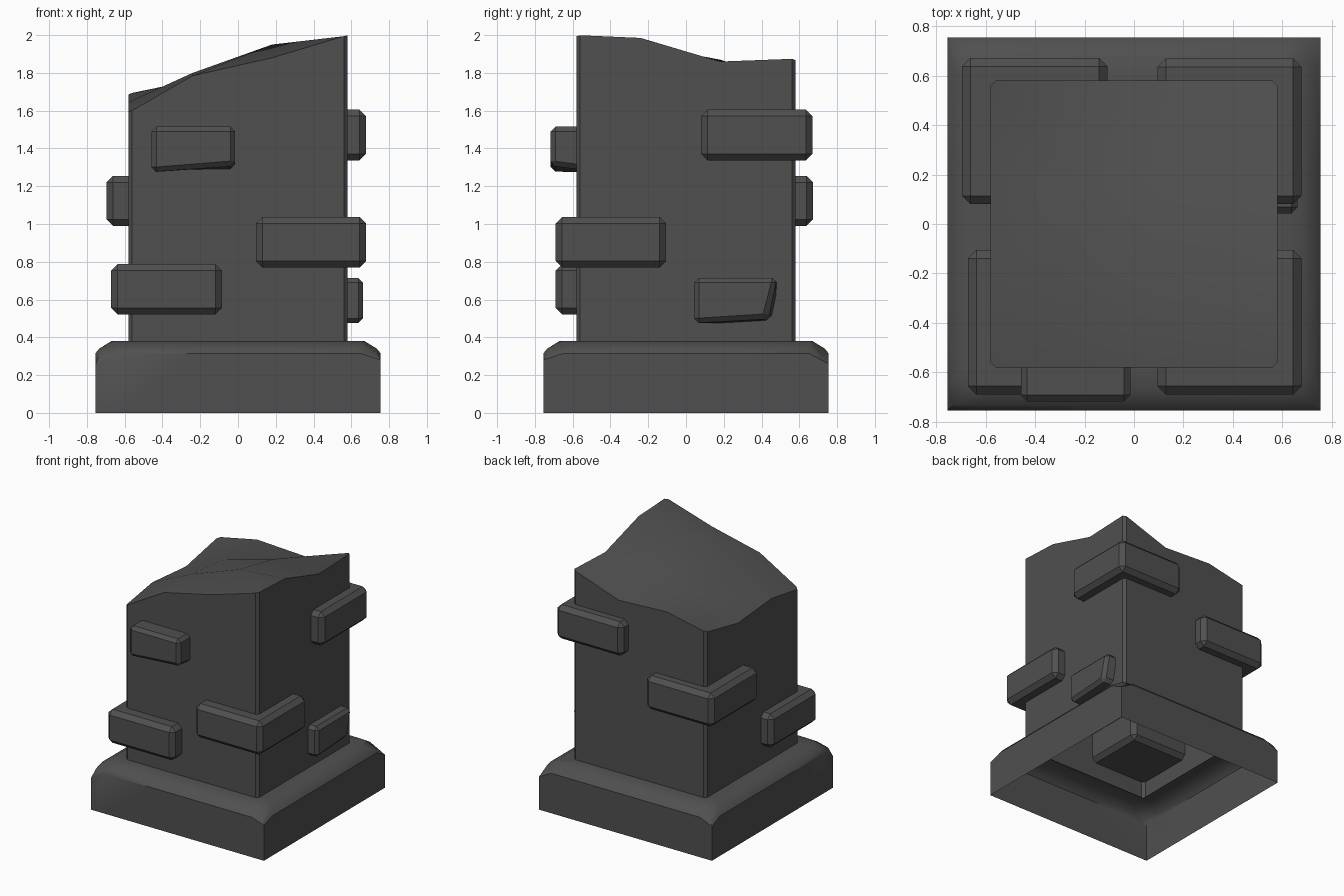
import bpy, bmesh
from mathutils import Vector

if "Cube" in bpy.data.objects:
    bpy.data.objects.remove(bpy.data.objects["Cube"])

stone = bpy.data.materials.new("dark stone grey")
stone.diffuse_color = (0.08, 0.08, 0.08, 1)
stone.use_nodes = True
stone.node_tree.nodes["Principled BSDF"].inputs["Base Color"].default_value = stone.diffuse_color


def finish(bm, name, smooth=None):
    bmesh.ops.recalc_face_normals(bm, faces=bm.faces)
    mesh = bpy.data.meshes.new(name)
    bm.to_mesh(mesh)
    bm.free()
    ob = bpy.data.objects.new(name, mesh)
    bpy.context.collection.objects.link(ob)
    mesh.materials.append(stone)
    if smooth:
        bpy.ops.object.select_all(action='DESELECT')
        ob.select_set(True)
        bpy.context.view_layer.objects.active = ob
        bpy.ops.object.shade_smooth_by_angle(angle=smooth)
    return ob


# Hollow plinth: square rings stacked into a worn, rounded shoulder
def ring(bm, half, z, corner_half=None, corner_z=None):
    corner_half = corner_half or half
    corner_z = corner_z or [z] * 4
    corners = [(-1, -1), (1, -1), (1, 1), (-1, 1)]
    verts = []
    for i, (cx, cy) in enumerate(corners):
        nx, ny = corners[(i + 1) % 4]
        verts.append(bm.verts.new((cx * corner_half, cy * corner_half, corner_z[i])))
        for t in (0.07, 0.35, 0.65, 0.93):
            verts.append(bm.verts.new(((cx + (nx - cx) * t) * half,
                                       (cy + (ny - cy) * t) * half, z)))
    return verts


bm = bmesh.new()
rings = [ring(bm, 0.755, 0),
         ring(bm, 0.755, 0.315, 0.755, [0.25, 0.28, 0.26, 0.27]),
         ring(bm, 0.735, 0.34, 0.73, [0.32, 0.32, 0.29, 0.32]),
         ring(bm, 0.67, 0.38, 0.66),
         ring(bm, 0.565, 0.38)]
for low, high in zip(rings, rings[1:]):
    n = len(low)
    for i in range(n):
        j = (i + 1) % n
        bm.faces.new((low[i], low[j], high[j], high[i]))
finish(bm, "plinth", 0.6)

# Broken column: uneven top grid with walls dropped from its outline
steps = (-0.58, -0.24, 0.18, 0.58)
heights = [(1.59, 1.785, 1.88, 2.00),
           (1.645, 1.80, 1.95, 1.985),
           (1.61, 1.76, 1.87, 1.86),
           (1.69, 1.76, 1.74, 1.875)]
bm = bmesh.new()
grid = [[bm.verts.new((x, y, z)) for x, z in zip(steps, row)]
        for y, row in zip(steps, heights)]
for r in range(3):
    for c in range(3):
        bm.faces.new((grid[r][c], grid[r][c + 1], grid[r + 1][c + 1], grid[r + 1][c]))
outline = ([grid[0][c] for c in range(3)] + [grid[r][3] for r in range(3)]
           + [grid[3][c] for c in (3, 2, 1)] + [grid[r][0] for r in (3, 2, 1)])
feet = [bm.verts.new((v.co.x, v.co.y, 0.38)) for v in outline]
for i in range(12):
    j = (i + 1) % 12
    bm.faces.new((feet[i], feet[j], outline[j], outline[i]))
bm.edges.ensure_lookup_table()
posts = [e for e in bm.edges
         if abs(e.verts[0].co.z - e.verts[1].co.z) > 0.5
         and all(abs(abs(v.co.x) - 0.58) < 0.001 and abs(abs(v.co.y) - 0.58) < 0.001
                 for v in e.verts)]
bmesh.ops.bevel(bm, geom=posts, offset=0.04, offset_type='WIDTH', segments=1,
                affect='EDGES', profile=0.5)
finish(bm, "column", 0.5)


# Chamfered bricks; nudge shifts the one chipped corner
def brick(name, lo, hi, chamfer=0.034, corner=None, nudge=None):
    lo, hi = Vector(lo), Vector(hi)
    bm = bmesh.new()
    bmesh.ops.create_cube(bm, size=1)
    for v in bm.verts:
        chipped = corner and all(v.co[i] * corner[i] > 0 for i in range(3))
        v.co = Vector([lo[i] + (v.co[i] + 0.5) * (hi[i] - lo[i]) for i in range(3)])
        if chipped:
            v.co += Vector(nudge)
    bmesh.ops.bevel(bm, geom=bm.edges[:], offset=chamfer, offset_type='OFFSET',
                    segments=1, affect='EDGES', profile=0.5)
    finish(bm, name)


brick("corner_brick_front_left", (-0.672, -0.69, 0.522), (-0.085, -0.105, 0.787))
brick("corner_brick_front_right", (0.095, -0.69, 0.77), (0.678, -0.105, 1.037))
brick("corner_brick_back_left", (-0.695, 0.08, 0.99), (-0.108, 0.672, 1.255))
brick("corner_brick_back_right", (0.095, 0.08, 1.337), (0.678, 0.67, 1.605))
brick("small_brick_front", (-0.457, -0.717, 1.275), (-0.015, -0.45, 1.515), 0.025,
      (1, -1, -1), (0, 0, 0.035))
brick("small_brick_right", (0.45, 0.043, 0.475), (0.662, 0.483, 0.715), 0.025,
      (1, 1, -1), (0, -0.055, 0.025))
